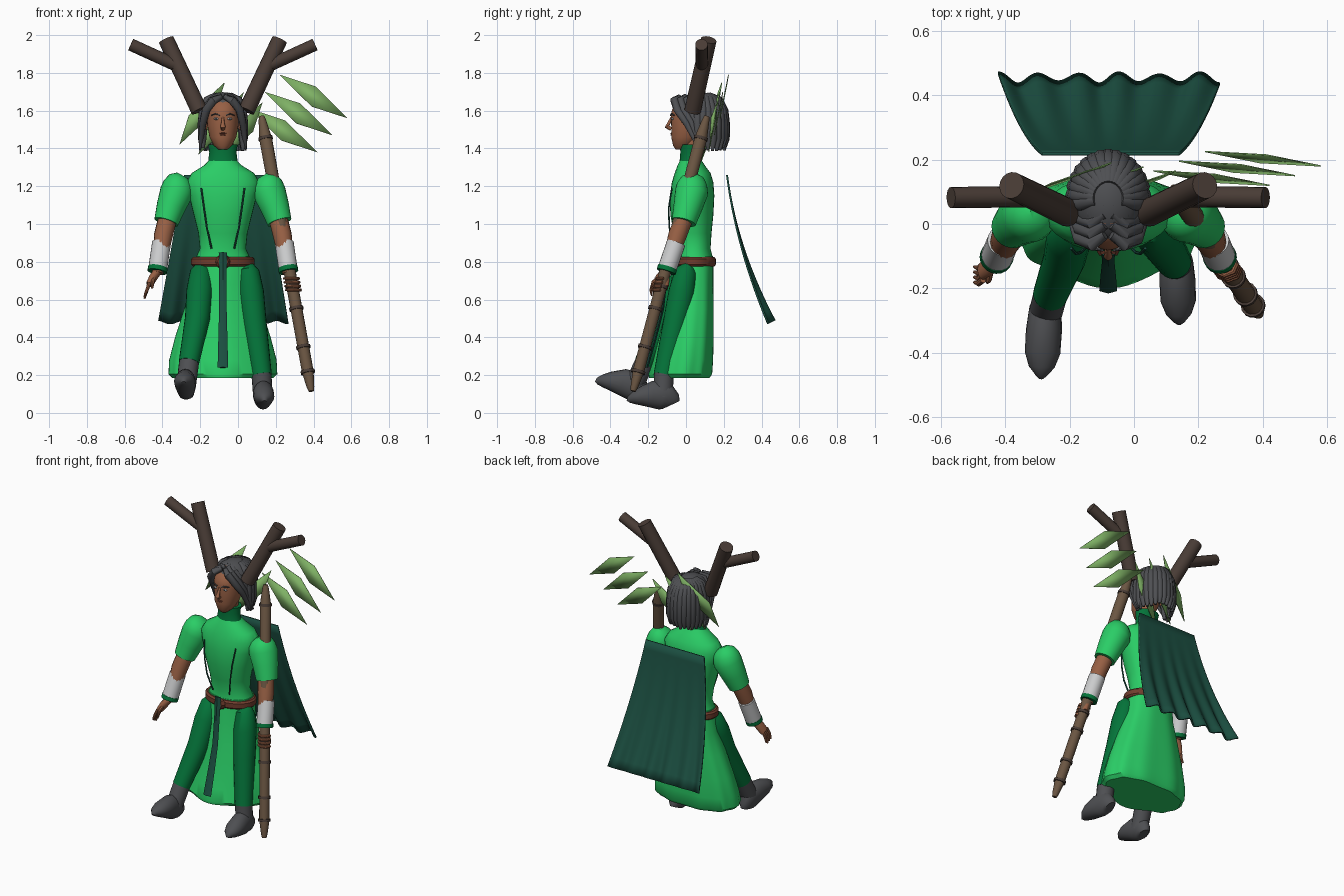
import bpy, bmesh, random
from math import sin, cos, exp, pi, radians
from mathutils import Vector as V

random.seed(4)
if "Cube" in bpy.data.objects:
    bpy.data.objects.remove(bpy.data.objects["Cube"])
CX = -0.08  # body centre line
parts = []


def colour(name, r, g, b):
    m = bpy.data.materials.new(name)
    m.use_nodes = True
    c = [(k / 255) ** 2.2 for k in (r, g, b)] + [1]
    m.diffuse_color = c
    m.node_tree.nodes["Principled BSDF"].inputs["Base Color"].default_value = c
    return m


green = colour("bright green cloth", 46, 204, 102)
dark_green = colour("dark green cloth", 12, 115, 60)
teal = colour("cape teal", 33, 80, 67)
grey = colour("charcoal", 79, 80, 83)
skin = colour("brown skin", 150, 96, 70)
bark = colour("dark bark", 75, 63, 57)
wood = colour("staff wood", 106, 86, 68)
leafy = colour("leaf green", 126, 176, 101)
white = colour("pale cloth", 202, 203, 204)
leather = colour("red leather", 112, 63, 49)


def finish(name, bm, mat, thick=0):
    bmesh.ops.recalc_face_normals(bm, faces=bm.faces)
    me = bpy.data.meshes.new(name)
    bm.to_mesh(me)
    bm.free()
    me.materials.append(mat)
    ob = bpy.data.objects.new(name, me)
    bpy.context.collection.objects.link(ob)
    if thick:
        s = ob.modifiers.new("thickness", "SOLIDIFY")
        s.thickness = thick
        s.offset = 0
    parts.append(ob)


def skin_rings(name, rings, mat, thick=0, closed=True):
    bm = bmesh.new()
    vs = [[bm.verts.new(p) for p in r] for r in rings]
    n = len(vs[0])
    for a, b in zip(vs, vs[1:]):
        for i in range(n if closed else n - 1):
            j = (i + 1) % n
            bm.faces.new((a[i], a[j], b[j], b[i]))
    if closed:
        bm.faces.new(vs[0])
        bm.faces.new(vs[-1])
    finish(name, bm, mat, thick)


def tube(name, pts, radii, mat, n=14):
    """Round or oval (pair radius) sweep along a path."""
    pts = [V(p) for p in pts]
    d = (pts[-1] - pts[0]).normalized()
    ref = V((0, 1, 0)) if abs(d.x) > 0.7 else V((1, 0, 0))
    rings = []
    for i, p in enumerate(pts):
        t = (pts[min(i + 1, len(pts) - 1)] - pts[max(i - 1, 0)]).normalized()
        u = (ref - ref.dot(t) * t).normalized()
        w = t.cross(u)
        r = radii[i] if isinstance(radii, (list, tuple)) else radii
        a, b = r if isinstance(r, tuple) else (r, r)
        rings.append([p + u * a * cos(2 * pi * k / n) + w * b * sin(2 * pi * k / n) for k in range(n)])
    skin_rings(name, rings, mat)


def loft(name, rows, mat, n=32, power=2, pleat=0, ridge=0):
    """Stacked ovals; each row is z, half width, front y, back y."""
    def pw(c):
        return (1 if c > 0 else -1) * abs(c) ** (2 / power)
    rings = []
    for k, (z, rx, y0, y1) in enumerate(rows):
        f = k / len(rows)
        ring = []
        for i in range(n):
            a = 2 * pi * i / n
            g = 1 + pleat * f * cos(10 * a)
            front = ridge * f * exp(-((a - 1.5 * pi) / .28) ** 2)
            ring.append((CX + rx * g * pw(cos(a)), (y0 + y1) / 2 + (y1 - y0) / 2 * g * pw(sin(a)) - front, z))
        rings.append(ring)
    skin_rings(name, rings, mat)


def ball(name, c, r, mat):
    bm = bmesh.new()
    bmesh.ops.create_uvsphere(bm, u_segments=20, v_segments=12, radius=1)
    bmesh.ops.scale(bm, vec=r, verts=bm.verts)
    bmesh.ops.translate(bm, vec=c, verts=bm.verts)
    finish(name, bm, mat)


# Torso, collar and skirt
loft("tunic", [(.77, .15, -.06, .145), (.83, .14, -.055, .14), (.87, .122, -.05, .13),
               (.95, .13, -.065, .135), (1.05, .155, -.083, .145), (1.15, .18, -.085, .15),
               (1.22, .195, -.075, .145), (1.27, .165, -.06, .13), (1.31, .1, -.045, .1),
               (1.34, .07, -.03, .08)], green, power=2.2)
loft("collar", [(1.3, .09, -.04, .09), (1.33, .078, -.034, .08), (1.38, .072, -.03, .075),
                (1.42, .078, -.032, .085)], dark_green)
loft("skirt", [(.83, .142, -.056, .142), (.78, .152, -.06, .145), (.68, .162, -.07, .145), (.55, .203, -.09, .148),
               (.4, .25, -.12, .148), (.28, .28, -.145, .145), (.205, .283, -.165, .14), (.185, .262, -.155, .125)],
     green, n=80, power=2.4, pleat=.025, ridge=.05)

# Belt with buckle and hanging strap
loft("belt", [(.775, .158, -.068, .15), (.785, .168, -.078, .158), (.815, .168, -.078, .158),
              (.825, .158, -.068, .15)], leather)
tube("buckle", [(CX, -.075, .8), (CX, -.098, .8)], (.04, .028), leather, 8)
tube("hanging_strap", [(CX, -.095, .85), (CX, -.104, .74), (CX, -.124, .55), (CX, -.162, .4), (CX, -.208, .24)],
     [(.022, .008), (.02, .008), (.02, .008), (.024, .008), (.028, .008)], teal, 4)

# Head and face
loft("head", [(1.395, .024, -.055, 0), (1.415, .048, -.068, .04), (1.46, .071, -.078, .08), (1.52, .082, -.078, .12),
              (1.58, .086, -.08, .14), (1.61, .084, -.072, .14), (1.64, .075, -.05, .11), (1.68, .04, 0, .07)],
     skin, power=2.1)
loft("neck", [(1.35, .055, -.02, .07), (1.46, .055, -.015, .08)], skin)
tube("nose", [(CX, -.076, 1.565), (CX, -.09, 1.535), (CX, -.1, 1.515), (CX, -.078, 1.502)],
     [.006, .009, .014, .01], skin, 10)
ball("upper_lip", (CX, -.075, 1.48), (.019, .008, .004), leather)
ball("lower_lip", (CX, -.074, 1.472), (.016, .008, .005), leather)
for s, side in ((-1, "right"), (1, "left")):
    ball(side + "_eye", (CX + s * .036, -.072, 1.557), (.013, .007, .006), white)
    ball(side + "_iris", (CX + s * .036, -.077, 1.557), (.005, .004, .005), grey)
    tube(side + "_brow", [(CX + s * .016, -.082, 1.575), (CX + s * .04, -.078, 1.584), (CX + s * .06, -.062, 1.576)],
         .004, grey, 6)
    ball(side + "_ear", (CX + s * .09, .055, 1.53), (.012, .022, .034), skin)

# Hair: cap, broad back locks and swept front locks
ball("hair_cap", (CX, .075, 1.592), (.11, .138, .106), grey)
for i in range(17):
    a = radians(82 + 196 * i / 16)
    end = 1.385 + random.uniform(0, .02)
    path = [(CX + .108 * k * sin(a), .08 - .128 * k * cos(a), z)
            for k, z in ((.35, 1.68), (.72, 1.655), (.93, 1.6), (1, 1.53), (1.02, 1.45), (.98, end))]
    tube("back_lock", path, [.018, .026, .027, .026, .022, .008], grey, 10)
for s in (-1, 1):
    for k in range(4):
        y = .032 * k
        tube("front_lock", [(CX + s * .01, -.035 + y, 1.672 + .004 * k), (CX + s * .05, -.062 + y, 1.655),
                            (CX + s * .088, -.045 + y, 1.605), (CX + s * .106, .005 + .7 * y, 1.53 + .01 * k),
                            (CX + s * .116, .045 + .4 * y, 1.45), (CX + s * .122, .07 + .3 * y, 1.39)],
             [.014, .022, .022, .018, .013, .004], grey, 10)

# Antlers
for s, side in ((-1, "right"), (1, "left")):
    tube(side + "_antler", [(CX + s * .125, .035, 1.6), (CX + s * .3, .12, 1.975)], [.044, .042], bark, 16)
    tube(side + "_antler_branch", [(CX + s * .225, .085, 1.83), (CX + s * .488, .082, 1.95)], .033, bark, 16)


# Leaves: two rows of flat diamonds
def leaf(top, end, wide, shift):
    top, end, wide, shift = V(top), V(end), V(wide), V(shift)
    mid = (top + end) / 2
    bm = bmesh.new()
    bm.faces.new([bm.verts.new(p + shift) for p in (top, mid + wide, end, mid - wide)])
    finish("leaf", bm, leafy, .004)


for k in range(3):
    leaf((.22, .225, 1.79), (.58, .18, 1.56), (.01, .012, .053), (-.08 * k, -.03 * k, -.09 * k))
    leaf((-.07, .19, 1.75), (-.31, .1, 1.42), (.07, .02, .01), (.1 * k, -.0125 * k, -.0525 * k))

# Cape: waved sheet that widens towards the hem
rows = []
for j in range(15):
    v = j / 14
    rows.append([])
    for i in range(81):
        u = 2 * i / 80 - 1
        wave = .018 * v * v * sin(u * 5.5 * pi) * (.8 + .2 * cos(7 * u))
        rows[-1].append((-.0725 - .005 * v + u * (.2125 + .132 * v), .217 + .1 * v + .135 * v * v + wave,
                         1.26 - .78 * v + wave * .5))
skin_rings("cape", rows, teal, thick=.01, closed=False)

# Arms, mirrored
for s, side in ((-1, "right"), (1, "left")):
    def at(x, y, z):
        return (CX + s * x, y, z)
    tube(side + "_sleeve", [at(.215, .035, 1.258), at(.225, .035, 1.24), at(.235, .032, 1.21), at(.245, .03, 1.17),
                            at(.275, .01, 1.09), at(.3, -.012, 1.01)], [.03, .062, .08, .088, .077, .065], green, 24)
    tube(side + "_arm", [at(.285, 0, 1.06), at(.315, -.045, .94), at(.345, -.112, .74)], [.05, .05, .03], skin)
    tube(side + "_bracer", [at(.325, -.052, .9), at(.345, -.1, .762)], [.05, .05], white, 20)
    tube(side + "_bracer_band", [at(.344, -.098, .77), at(.348, -.105, .747)], .052, dark_green, 20)
    tube(side + "_chest_cord", [at(.115, -.075, 1.19), at(.1, -.092, 1.08), at(.085, -.088, .98), at(.06, -.062, .87)],
         .005, teal, 6)

# Staff with end points and bands
top, foot = V((.125, .11, 1.57)), V((.388, -.28, .115))
axis = (foot - top).normalized()
tube("staff", [top.lerp(foot, f) for f in (0, .015, .08, .5, .93, .985, 1)],
     [.014, .02, .034, .032, .031, .02, .014], wood, 14)
for f in (.08, .3, .62, .7, .84, .93):
    c = top.lerp(foot, f)
    tube("staff_band", [c - axis * .008, c + axis * .008], .038, bark, 14)

# Open right hand
tube("right_palm", [(-.425, -.11, .75), (-.45, -.13, .715), (-.47, -.145, .68)],
     [.022, (.022, .032), (.018, .03)], skin)
for k in range(4):
    y = -.125 - .016 * k
    tube("right_finger", [(-.468, y, .69), (-.482, y - .012, .65), (-.495, y - .008, .605 + .008 * abs(k - 1))],
         [.01, .009, .005], skin, 8)
tube("right_thumb", [(-.445, -.14, .72), (-.452, -.175, .69), (-.455, -.18, .66)], [.012, .01, .006], skin, 8)

# Left hand closed around the staff
tube("left_palm", [(.265, -.11, .75), (.285, -.12, .71), (.295, -.118, .67)],
     [.024, (.02, .034), (.018, .028)], skin)
for k in range(4):
    c = top.lerp(foot, .59 + .014 * k)
    arc = [c + V((.039 * cos(a), .039 * sin(a), 0)) for a in (0, -pi / 4, -pi / 2, -.75 * pi, -pi)]
    tube("left_finger", arc, [.009, .009, .008, .007, .005], skin, 8)
tube("left_thumb", [(.285, -.11, .72), (.262, -.12, .705), (.25, -.14, .69)], [.012, .01, .006], skin, 8)


# Legs and wedge-shaped boots; heel and toe mark the sole line
def leg(side, hip, knee, ankle, heel, toe):
    hip, knee, ankle, heel, toe = V(hip), V(knee), V(ankle), V(heel), V(toe)
    tube(side + "_trouser", [hip + V((0, .02, .03)), hip, hip.lerp(knee, .4), knee, ankle],
         [.03, .058, .07, .066, .054], dark_green, 20)
    along = (toe - heel).normalized()
    up = V((1, 0, 0)).cross(along) * -1
    tube(side + "_boot_shaft", [ankle + (knee - ankle).normalized() * .01, heel.lerp(toe, .25) + up * .07],
         [.053, .052], grey, 18)
    path, radii = [], []
    for f, height, half in ((0, .085, .025), (.04, .11, .04), (.22, .16, .051), (.48, .145, .056),
                            (.74, .1, .055), (.9, .065, .04), (.98, .04, .02), (1, .02, .01)):
        path.append(heel.lerp(toe, f) + up * (height / 2))
        radii.append((half, height / 2))
    tube(side + "_boot", path, radii, grey, 20)


leg("right", (-.195, -.005, .75), (-.215, -.105, .5), (-.26, -.22, .265),
    (-.272, -.255, .045), (-.288, -.48, .15))
leg("left", (.055, 0, .75), (.085, -.055, .48), (.125, -.118, .2),
    (.13, -.08, .004), (.14, -.308, .05))

# Smooth shading with crisp edges
bpy.ops.object.select_all(action="DESELECT")
for ob in parts:
    ob.select_set(True)
bpy.context.view_layer.objects.active = parts[0]
bpy.ops.object.shade_smooth_by_angle(angle=radians(40))
